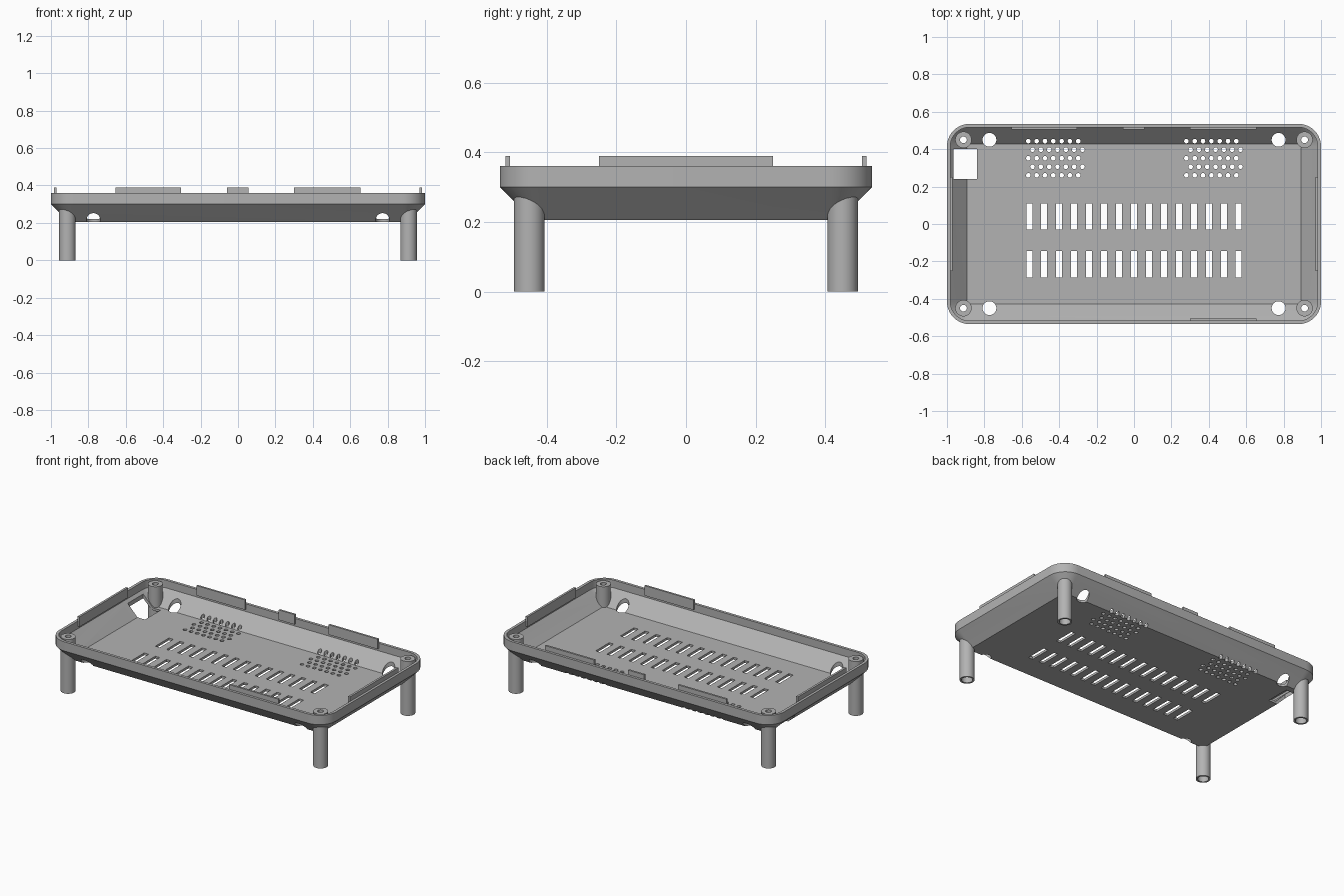
import bpy, bmesh, math

cube = bpy.data.objects.get("Cube")
if cube:
    bpy.data.objects.remove(cube, do_unlink=True)

grey = bpy.data.materials.new("plain grey")
grey.use_nodes = True
color = (0.45, 0.45, 0.45, 1)
grey.diffuse_color = color
grey.node_tree.nodes["Principled BSDF"].inputs["Base Color"].default_value = color

HX, HY, R = 1.0, 0.535, 0.12          # outer half sizes and corner radius
LEG_X, LEG_Y = 0.912, 0.45
RIM = 0.36


def make_object(name, bm):
    bmesh.ops.recalc_face_normals(bm, faces=bm.faces)
    mesh = bpy.data.meshes.new(name)
    bm.to_mesh(mesh)
    bm.free()
    mesh.materials.append(grey)
    ob = bpy.data.objects.new(name, mesh)
    bpy.context.collection.objects.link(ob)
    return ob


def smooth(ob):
    bpy.ops.object.select_all(action='DESELECT')
    ob.select_set(True)
    bpy.context.view_layer.objects.active = ob
    bpy.ops.object.shade_smooth_by_angle(angle=math.radians(30))


def bridge(bm, a, b):
    n = len(a)
    for i in range(n):
        bm.faces.new((a[i], a[(i + 1) % n], b[(i + 1) % n], b[i]))


def rounded_loop(bm, inset, z, steps=10):
    r = max(R - inset, 0.008)
    cx, cy = HX - inset - r, HY - inset - r
    loop = []
    for k, (sx, sy) in enumerate([(1, 1), (-1, 1), (-1, -1), (1, -1)]):
        for i in range(steps + 1):
            a = math.pi / 2 * (k + i / steps)
            loop.append(bm.verts.new((sx * cx + r * math.cos(a), sy * cy + r * math.sin(a), z)))
    return loop


def add_box(bm, x0, x1, y0, y1, z0, z1):
    verts = bmesh.ops.create_cube(bm, size=1)["verts"]
    bmesh.ops.scale(bm, vec=(x1 - x0, y1 - y0, z1 - z0), verts=verts)
    bmesh.ops.translate(bm, vec=((x0 + x1) / 2, (y0 + y1) / 2, (z0 + z1) / 2), verts=verts)


def add_cylinder(bm, x, y, r, segments):
    verts = bmesh.ops.create_cone(bm, cap_ends=True, segments=segments,
                                  radius1=r, radius2=r, depth=0.6)["verts"]
    bmesh.ops.translate(bm, vec=(x, y, 0.25), verts=verts)


# Tray shell: chamfered outside, upright rim, matching hollow inside
bm = bmesh.new()
profile = [(0.095, 0.205), (0, 0.30), (0, RIM), (0.018, RIM), (0.018, 0.31), (0.106, 0.22)]
loops = [rounded_loop(bm, inset, z) for inset, z in profile]
for a, b in zip(loops, loops[1:]):
    bridge(bm, a, b)
bm.faces.new(loops[0])
bm.faces.new(loops[-1])
tray = make_object("tray_shell", bm)

# Cutters for every opening in the tray
bm = bmesh.new()
for i in range(15):
    x = -0.56 + 0.08 * i
    for y in (0.04, -0.215):
        add_box(bm, x - 0.016, x + 0.016, y - 0.07, y + 0.07, 0.1, 0.5)
for start in (-0.565, 0.28):
    for row in range(5):
        for col in range(7):
            x = start + 0.0445 * col + (0.0225 if row % 2 else 0)
            add_cylinder(bm, x, 0.443 - 0.0457 * row, 0.0125, 12)
for sx in (-1, 1):
    for sy in (-1, 1):
        add_cylinder(bm, sx * 0.773, sy * 0.45, 0.037, 32)
        add_cylinder(bm, sx * LEG_X, sy * LEG_Y, 0.039, 32)
add_box(bm, -0.965, -0.84, 0.24, 0.40, 0.1, 0.5)
cutter = make_object("opening_cutter", bm)
cutter.hide_render = True

bpy.context.view_layer.objects.active = tray
cut = tray.modifiers.new("openings", 'BOOLEAN')
cut.operation = 'DIFFERENCE'
cut.solver = 'EXACT'
cut.object = cutter
bpy.ops.object.modifier_apply(modifier=cut.name)
bpy.data.objects.remove(cutter, do_unlink=True)
smooth(tray)

# Tubular legs with a wide bore below and a small screw hole on top
leg_profile = [(0.044, 0), (0.044, 0.355), (0.018, 0.355), (0.018, 0.32), (0.033, 0.32), (0.033, 0)]
for side, sx in (("left", 1), ("right", -1)):
    for end, sy in (("front", -1), ("back", 1)):
        bm = bmesh.new()
        rings = []
        for r, z in leg_profile:
            rings.append([bm.verts.new((sx * LEG_X + r * math.cos(t * math.pi / 20),
                                        sy * LEG_Y + r * math.sin(t * math.pi / 20), z))
                          for t in range(40)])
        for a, b in zip(rings, rings[1:] + rings[:1]):
            bridge(bm, a, b)
        smooth(make_object(f"{end}_{side}_leg", bm))

# Thin locating tabs standing inside the rim
tabs = {
    "back_right_tab": (-0.655, -0.305, 0.506, 0.519),
    "back_middle_tab": (-0.06, 0.055, 0.506, 0.519),
    "back_left_tab": (0.3, 0.655, 0.506, 0.519),
    "front_left_tab": (0.3, 0.655, -0.519, -0.506),
    "left_side_tab": (0.97, 0.984, -0.25, 0.25),
    "right_side_tab": (-0.984, -0.97, -0.25, 0.25),
}
for name, (x0, x1, y0, y1) in tabs.items():
    bm = bmesh.new()
    add_box(bm, x0, x1, y0, y1, 0.325, 0.39)
    make_object(name, bm)
